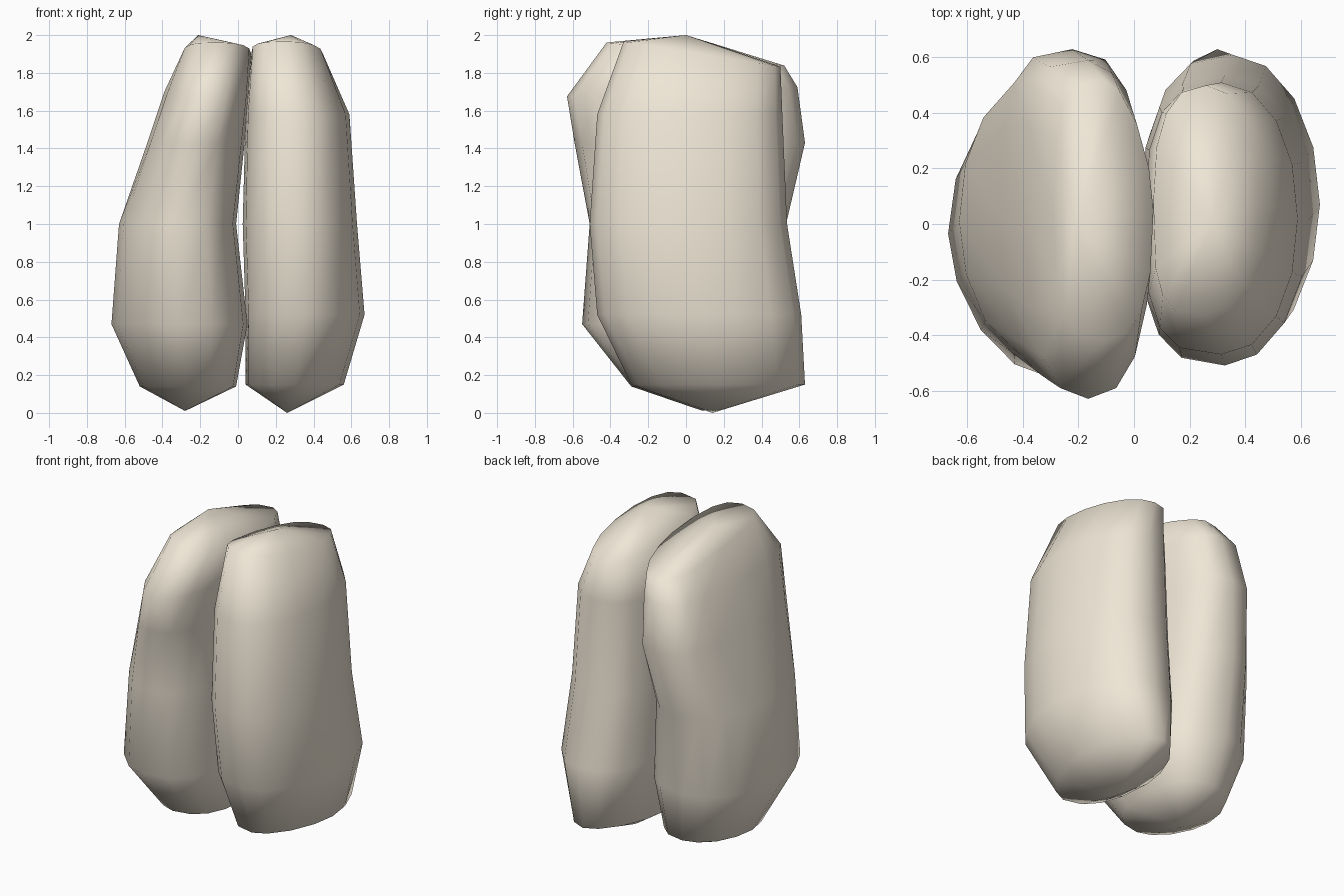
import bpy, bmesh
from math import sin, cos, pi, copysign

if "Cube" in bpy.data.objects:
    bpy.data.objects.remove(bpy.data.objects["Cube"])

SIDES = 16
MAT = bpy.data.materials.new("tan")
MAT.diffuse_color = (0.86, 0.79, 0.67, 1)
MAT.use_nodes = True
MAT.node_tree.nodes["Principled BSDF"].inputs["Base Color"].default_value = MAT.diffuse_color


def superpow(v, n):
    return copysign(abs(v) ** (2 / n), v)


def lobe(name, side, bottom, rings, top):
    """Loft rounded rings between two poles. Each ring: z, x0, x1, y0, y1,
    z slope along y, and the squareness of its corners
    (outer front, outer back, inner front, inner back)."""
    bm = bmesh.new()
    loops = []
    for z, x0, x1, y0, y1, slope, (of, ob_, inf, inb) in rings:
        cx, cy, a, b = (x0 + x1) / 2, (y0 + y1) / 2, (x1 - x0) / 2, (y1 - y0) / 2
        loop = []
        for i in range(SIDES):
            t = 2 * pi * i / SIDES
            front = sin(t) < 0
            if cos(t) * side > 0:
                n = of if front else ob_
            else:
                n = inf if front else inb
            dx, dy = a * superpow(cos(t), n), b * superpow(sin(t), n)
            loop.append(bm.verts.new((cx + dx, cy + dy, z + slope * dy)))
        loops.append(loop)
    for lo, hi in zip(loops, loops[1:]):
        for i in range(SIDES):
            j = (i + 1) % SIDES
            bm.faces.new((lo[i], lo[j], hi[j], hi[i]))
    for pole, loop in ((bottom, loops[0]), (top, loops[-1])):
        p = bm.verts.new(pole)
        for i in range(SIDES):
            bm.faces.new((p, loop[i], loop[(i + 1) % SIDES]))
    bmesh.ops.recalc_face_normals(bm, faces=bm.faces)
    for f in bm.faces:
        f.smooth = True
    mesh = bpy.data.meshes.new(name)
    bm.to_mesh(mesh)
    bm.free()
    mesh.materials.append(MAT)
    ob = bpy.data.objects.new(name, mesh)
    bpy.context.collection.objects.link(ob)
    return ob


# Left lobe: wide low belly, narrow top with a squarish back
lobe("left_lobe", -1, (-0.28, 0.09, 0.01), [
    (0.14, -0.52, -0.01, -0.29, 0.42, 0, (1.8, 1.9, 2.4, 2.4)),
    (0.47, -0.67, 0.05, -0.55, 0.48, 0, (1.75, 2.0, 2.6, 2.8)),
    (1.00, -0.63, -0.01, -0.51, 0.53, 0, (1.9, 2.1, 2.8, 2.8)),
    (1.43, -0.48, 0.035, -0.59, 0.63, 0, (2.2, 3.2, 2.4, 2.5)),
    (1.70, -0.39, 0.06, -0.63, 0.59, 0.04, (2.4, 4.0, 2.4, 2.0)),
    (1.90, -0.29, 0.07, -0.42, 0.52, -0.13, (3.2, 3.2, 2.6, 1.7)),
], (-0.21, 0.0, 2.0))

# Right lobe: straighter, heel pushed back at the bottom
lobe("right_lobe", 1, (0.26, 0.14, 0.0), [
    (0.15, 0.04, 0.56, -0.29, 0.63, 0, (1.7, 1.8, 2.4, 1.7)),
    (0.52, 0.04, 0.67, -0.47, 0.61, 0, (1.95, 2.0, 2.9, 2.6)),
    (1.00, 0.025, 0.63, -0.51, 0.535, 0, (2.0, 2.1, 2.9, 2.8)),
    (1.58, 0.04, 0.59, -0.47, 0.51, 0, (2.1, 2.1, 3.2, 2.8)),
    (1.90, 0.07, 0.45, -0.33, 0.50, -0.16, (2.2, 2.1, 3.6, 2.5)),
], (0.28, 0.0, 2.0))
